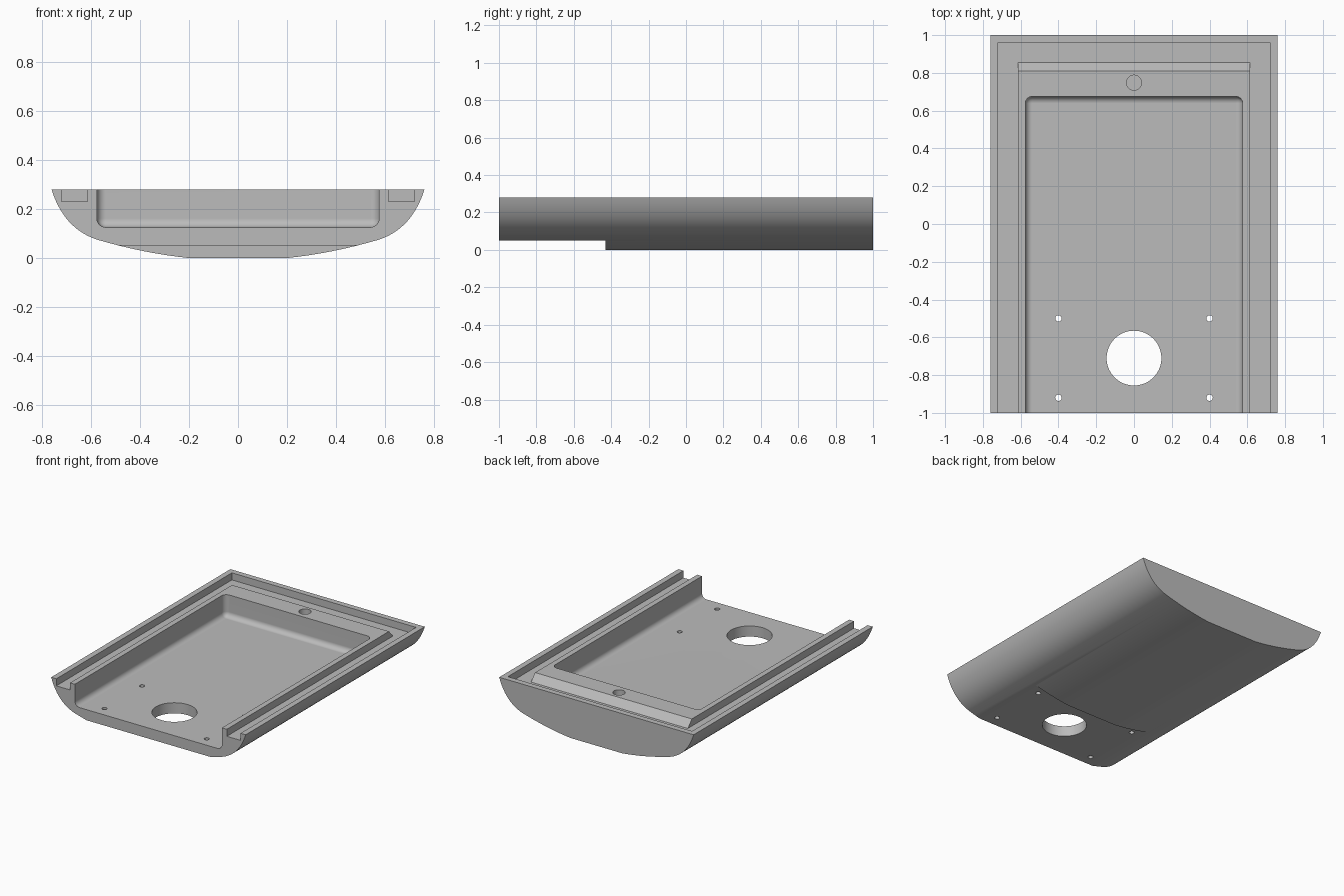
import bpy, bmesh
from math import radians
from mathutils import Vector, Matrix

cube = bpy.data.objects.get("Cube")
if cube:
    bpy.data.objects.remove(cube, do_unlink=True)

TOP, OVER = 0.28, 0.4          # rim height, height cutters reach above it
LEDGE, FLOOR = 0.23, 0.125     # groove floor and tray floor

grey = bpy.data.materials.new("plain grey")
grey.diffuse_color = (0.5, 0.5, 0.5, 1)
grey.use_nodes = True
grey.node_tree.nodes["Principled BSDF"].inputs["Base Color"].default_value = (0.5, 0.5, 0.5, 1)


def add_object(name, bm):
    bmesh.ops.recalc_face_normals(bm, faces=bm.faces)
    mesh = bpy.data.meshes.new(name)
    bm.to_mesh(mesh)
    bm.free()
    obj = bpy.data.objects.new(name, mesh)
    bpy.context.collection.objects.link(obj)
    mesh.materials.append(grey)
    return obj


def prism(name, points, direction):
    """Extrude a closed outline of 3D points along a direction."""
    bm = bmesh.new()
    face = bm.faces.new([bm.verts.new(p) for p in points])
    new = bmesh.ops.extrude_face_region(bm, geom=[face])["geom"]
    bmesh.ops.translate(bm, vec=Vector(direction),
                        verts=[g for g in new if isinstance(g, bmesh.types.BMVert)])
    return add_object(name, bm)


def box(name, x0, x1, y0, y1, z0, z1):
    outline = [(x0, y0, z0), (x1, y0, z0), (x1, y1, z0), (x0, y1, z0)]
    return prism(name, outline, (0, 0, z1 - z0))


def cylinder(name, x, y, radius, z0, z1, segments):
    bm = bmesh.new()
    bmesh.ops.create_cone(bm, cap_ends=True, segments=segments, radius1=radius,
                          radius2=radius, depth=z1 - z0,
                          matrix=Matrix.Translation((x, y, (z0 + z1) / 2)))
    return add_object(name, bm)


def curve(a, b, c, steps):
    """Quadratic curve from a to c, pulled towards b."""
    a, b, c = Vector(a), Vector(b), Vector(c)
    ts = [i / steps for i in range(steps + 1)]
    return [a * (1 - t) ** 2 + b * 2 * t * (1 - t) + c * t * t for t in ts]


# Shell: curved hull section run from front to back
half = curve((0.76, TOP), (0.71, 0.12), (0.575, 0.075), 14)
half += curve((0.575, 0.075), (0.38, 0.018), (0.2, 0), 8)[1:]
section = [(p.x, -1, p.y) for p in half] + [(-p.x, -1, p.y) for p in reversed(half)]
shell = prism("tray_shell", section, (0, 2, 0))

cutters = []

# Tray pocket, open at the front, rounded along floor and back corners
pocket = box("pocket_cutter", -0.575, 0.575, -1.1, 0.675, FLOOR, OVER)
bm = bmesh.new()
bm.from_mesh(pocket.data)
rounded = []
for e in bm.edges:
    mid = (e.verts[0].co + e.verts[1].co) / 2
    on_floor = mid.z < FLOOR + 0.01 and mid.y > -1
    back_corner = mid.y > 0.6 and abs(mid.x) > 0.5
    if on_floor or back_corner:
        rounded.append(e)
bmesh.ops.bevel(bm, geom=rounded, offset=0.036, segments=6, profile=0.5,
                affect='EDGES', clamp_overlap=True)
bm.to_mesh(pocket.data)
bm.free()
cutters.append(pocket)

# Rim groove: two side channels and a back channel with a sloped inner wall
for side in (-1, 1):
    x0, x1 = sorted((side * 0.613, side * 0.72))
    cutters.append(box("side_groove_cutter", x0, x1, -1.1, 0.96, LEDGE, OVER))
slope = [(0.855, LEDGE), (0.96, LEDGE), (0.96, 0.33), (0.765, 0.33)]
cutters.append(prism("back_groove_cutter", [(-0.65, y, z) for y, z in slope], (1.3, 0, 0)))

# Flat step under the front
cutters.append(box("underside_cutter", -1, 1, -1.1, -0.43, -0.1, 0.05))

# Large opening, four screw holes and a blind hole in the back shelf
cutters.append(cylinder("opening_cutter", 0, -0.71, 0.145, -0.1, OVER, 64))
for x in (-0.4, 0.4):
    for y in (-0.92, -0.5):
        cutters.append(cylinder("screw_hole_cutter", x, y, 0.017, -0.1, OVER, 20))
cutters.append(cylinder("blind_hole_cutter", 0, 0.748, 0.04, 0.2, OVER, 32))

# Cut the shell
bpy.context.view_layer.objects.active = shell
for cutter in cutters:
    cutter.hide_render = True
    mod = shell.modifiers.new("cut", 'BOOLEAN')
    mod.operation = 'DIFFERENCE'
    mod.solver = 'EXACT'
    mod.object = cutter
    bpy.ops.object.modifier_apply(modifier=mod.name)
    bpy.data.objects.remove(cutter, do_unlink=True)

# Smooth curved walls, keep hard edges crisp and flats flat
for obj in bpy.context.selected_objects:
    obj.select_set(False)
shell.select_set(True)
bpy.ops.object.shade_smooth_by_angle(angle=radians(30))
weighted = shell.modifiers.new("flat_faces", 'WEIGHTED_NORMAL')
weighted.keep_sharp = True
